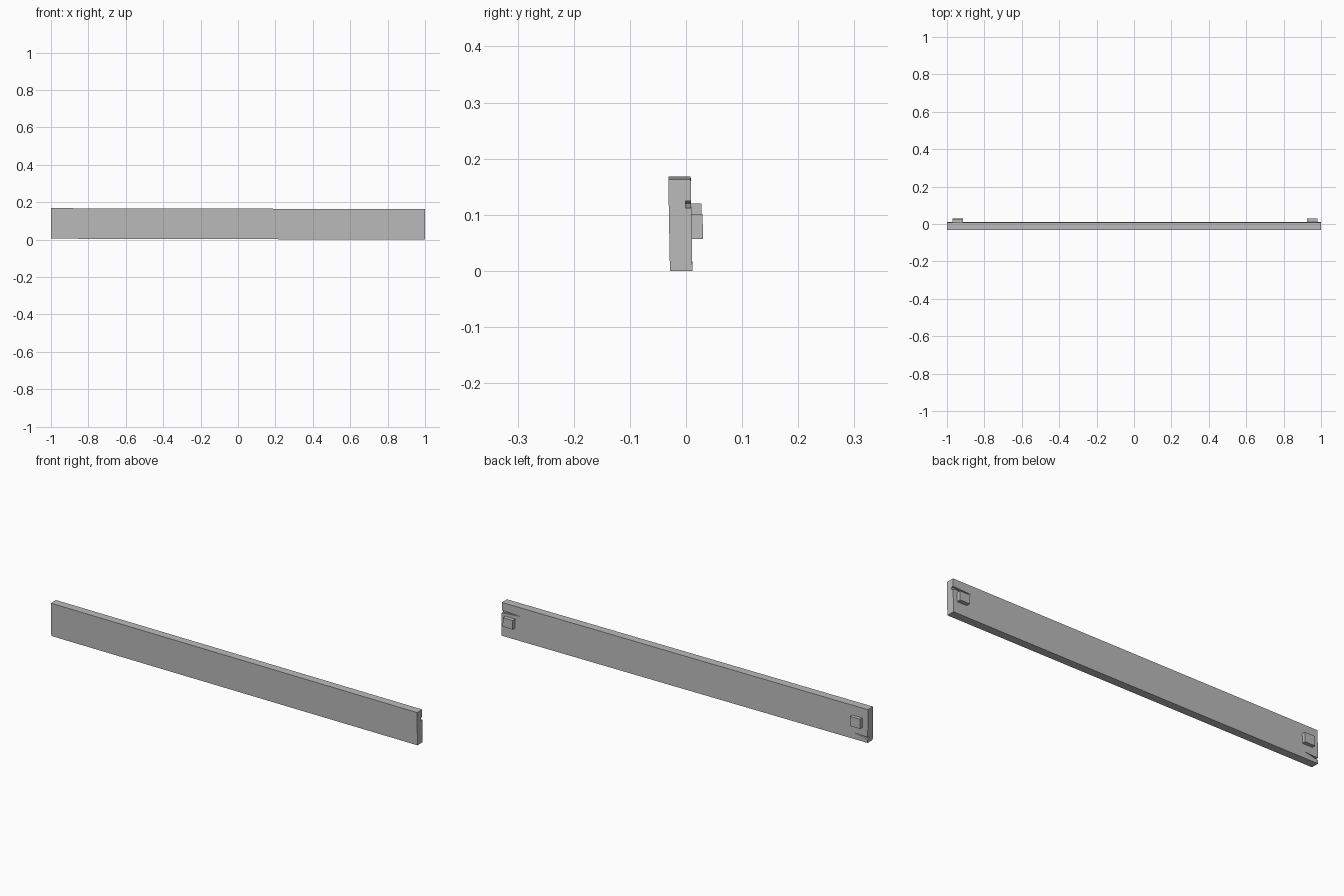
import bpy
import bmesh
from mathutils import Vector

old = bpy.data.objects.get("Cube")
if old:
    bpy.data.objects.remove(old, do_unlink=True)

# Single plain grey finish
grey = bpy.data.materials.new("plain_grey")
grey.use_nodes = True
colour = (0.5, 0.5, 0.5, 1)
grey.diffuse_color = colour
grey.node_tree.nodes["Principled BSDF"].inputs["Base Color"].default_value = colour


def settle(p):
    """Give a point the board's slight lean and end-to-end drop."""
    x, y, z = p
    return Vector((x, y - 0.018 * (z - 0.08), z - 0.0025 * (x + 1)))


def prism(name, outline, y0, y1):
    """Extrude an (x, z) outline from y0 to y1."""
    bm = bmesh.new()
    front = bm.faces.new([bm.verts.new(settle((x, y0, z))) for x, z in outline])
    back = bmesh.ops.extrude_face_region(bm, geom=[front])["geom"]
    for v in back:
        if isinstance(v, bmesh.types.BMVert):
            v.co.y += y1 - y0
    bmesh.ops.recalc_face_normals(bm, faces=bm.faces)
    mesh = bpy.data.meshes.new(name)
    bm.to_mesh(mesh)
    bm.free()
    mesh.materials.append(grey)
    obj = bpy.data.objects.new(name, mesh)
    bpy.context.collection.objects.link(obj)
    return obj


def rectangle(x0, x1, z0, z1):
    return [(x0, z0), (x1, z0), (x1, z1), (x0, z1)]


# Long plank
board = prism("board", rectangle(-1, 1, 0.005, 0.168), -0.03, 0.01)

# Tapered notches in the back, open at each end
notches = {
    "left_notch": [(1.01, 0.116), (0.9, 0.125), (1.01, 0.13)],
    "right_notch": [(-1.01, 0.02), (-0.93, 0.036), (-1.01, 0.032)],
}
for name, outline in notches.items():
    cutter = prism(name, outline, 0.0, 0.03)
    cutter.hide_render = True
    cut = board.modifiers.new(name, "BOOLEAN")
    cut.operation = "DIFFERENCE"
    cut.solver = "EXACT"
    cut.object = cutter
    bpy.context.view_layer.objects.active = board
    bpy.ops.object.modifier_apply(modifier=name)
    bpy.data.objects.remove(cutter, do_unlink=True)

# Square pegs on the back
prism("left_peg", rectangle(0.926, 0.98, 0.062, 0.106), 0.005, 0.03)
prism("right_peg", rectangle(-0.97, -0.915, 0.073, 0.12), 0.005, 0.028)
